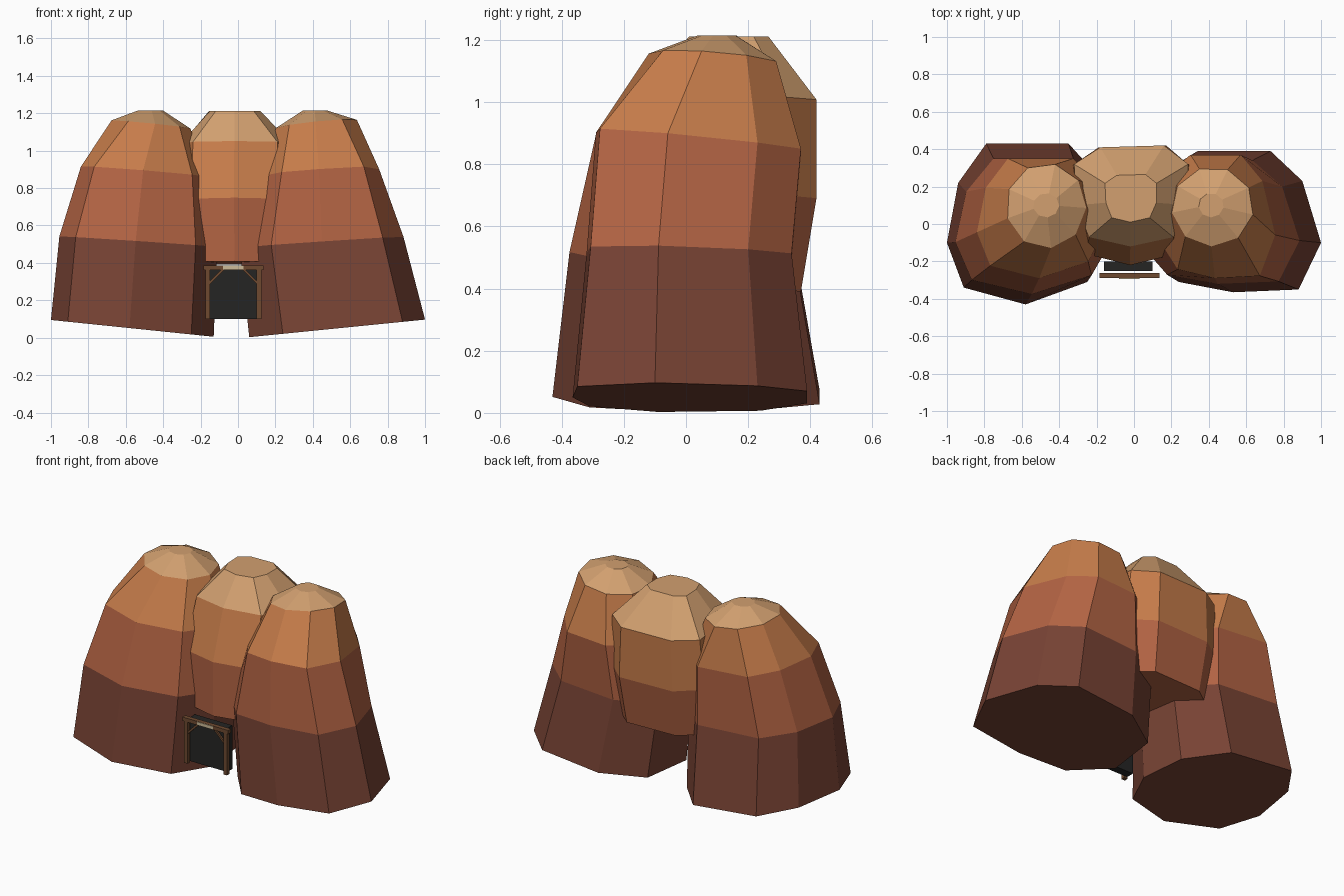
import bpy
from math import atan2, cos, hypot, pi, sin

if "Cube" in bpy.data.objects:
    bpy.data.objects.remove(bpy.data.objects["Cube"])


def material(name, hex_code):
    srgb = [int(hex_code[i:i + 2], 16) / 255 for i in (0, 2, 4)]
    m = bpy.data.materials.new(name)
    m.diffuse_color = [((c + 0.055) / 1.055) ** 2.4 for c in srgb] + [1]
    m.use_nodes = True
    m.node_tree.nodes["Principled BSDF"].inputs["Base Color"].default_value = m.diffuse_color
    return m


dark_rock = material("dark_rock", "784334")
red_rock = material("red_rock", "B26343")
orange_rock = material("orange_rock", "C67C4A")
tan_rock = material("tan_rock", "D2A070")
wood = material("wood", "6E4A30")
black = material("tunnel_black", "252524")
pale = material("pale_wood", "CDBB98")


def build(name, verts, faces, mats, slots=None):
    me = bpy.data.meshes.new(name)
    me.from_pydata(verts, [], faces)
    for m in mats:
        me.materials.append(m)
    if slots:
        me.polygons.foreach_set("material_index", slots)
    me.update()
    ob = bpy.data.objects.new(name, me)
    bpy.context.collection.objects.link(ob)
    return ob


def tower(name, outline, rings, mats, start=0, regular=0):
    """Loft an outline through rings (x0, x1, y0, y1, z, slope x, slope y).
    The last `regular` rings are even polygons beginning at angle `start`."""
    xs, ys = zip(*outline)
    n = len(outline)
    verts, faces, slots = [], [], []
    for r, (x0, x1, y0, y1, z, sx, sy) in enumerate(rings):
        for i, (px, py) in enumerate(outline):
            u = (px - min(xs)) / (max(xs) - min(xs)) - .5
            v = (py - min(ys)) / (max(ys) - min(ys)) - .5
            if r >= len(rings) - regular:
                a = start + 2 * pi * i / n
                u, v = cos(a) / 2, sin(a) / 2
            dx, dy = u * (x1 - x0), v * (y1 - y0)
            verts.append(((x0 + x1) / 2 + dx, (y0 + y1) / 2 + dy, z + sx * dx + sy * dy))
    for r in range(len(rings) - 1):
        for i in range(n):
            j = (i + 1) % n
            faces.append((r * n + i, r * n + j, r * n + n + j, r * n + n + i))
            slots.append(r)
    faces += [tuple(reversed(range(n))), tuple(range(len(verts) - n, len(verts)))]
    slots += [0, len(mats) - 1]
    return build(name, verts, faces, mats, slots)


def box(name, x0, x1, y0, y1, z0, z1, mat):
    verts = [(x, y, z) for x in (x0, x1) for y in (y0, y1) for z in (z0, z1)]
    faces = [(0, 1, 3, 2), (4, 6, 7, 5), (0, 4, 5, 1), (2, 3, 7, 6), (0, 2, 6, 4), (1, 5, 7, 3)]
    return build(name, verts, faces, [mat])


# Leaning rock towers on the left and right
four_bands = [dark_rock, red_rock, orange_rock, tan_rock]
tower("left_rock",
      [(-1, -.1), (-.91, -.34), (-.58, -.43), (-.25, -.31), (-.13, -.07),
       (-.16, .22), (-.35, .43), (-.79, .43), (-.94, .22)],
      [(-1, -.13, -.43, .43, .05, -.103, 0),
       (-.955, -.11, -.375, .35, .513, -.066, -.01),
       (-.84, -.15, -.29, .35, .885, -.08, -.03),
       (-.685, -.255, -.13, .325, 1.14, -.1, -.03),
       (-.54, -.40, .035, .165, 1.214, 0, 0)], four_bands, 3.44, 2)
tower("right_rock",
      [(1, -.1), (.9, .23), (.73, .39), (.34, .39), (.1, .24),
       (.06, -.09), (.24, -.31), (.53, -.365), (.88, -.35)],
      [(.06, 1, -.365, .39, .05, .1, 0),
       (.01, .885, -.32, .34, .508, .065, -.02),
       (.11, .755, -.29, .37, .872, .06, -.09),
       (.2, .64, -.12, .305, 1.14, .1, -.08),
       (.345, .48, .035, .165, 1.214, 0, 0)], four_bands, -.2, 2)

# Middle rock, held up between the other two
tower("middle_rock",
      [(.29, .32), (.16, .42), (-.18, .41), (-.32, .32), (-.31, .1),
       (-.24, -.07), (-.02, -.12), (.21, -.07), (.29, .1)],
      [(-.31, .28, -.22, .37, .4, 0, -.03),
       (-.34, .31, -.22, .42, .72, 0, -.09),
       (-.32, .29, -.12, .42, 1.03, 0, -.08),
       (-.155, .12, .01, .265, 1.212, 0, 0)], [red_rock, orange_rock, tan_rock])

# Tunnel mouth and its timber frame
box("tunnel", -.16, .1, -.25, -.2, .1, .375, black)
box("lintel", -.185, .135, -.29, -.262, .362, .386, wood)
box("sign_plank", -.08, .03, -.294, -.288, .365, .385, pale)
mid = -.025
for side, s in (("left", -1), ("right", 1)):
    a, b = sorted((mid + s * .125, mid + s * .15))
    box(side + "_post", a, b, -.289, -.263, .1, .365, wood)
    # Diagonal brace from post to lintel
    dx, dz = -s * .075, .075
    brace = box(side + "_brace", 0, hypot(dx, dz), -.006, .006, -.006, .006, wood)
    brace.location = (mid + s * .13, -.276, .29)
    brace.rotation_euler = (0, -atan2(dz, dx), 0)
